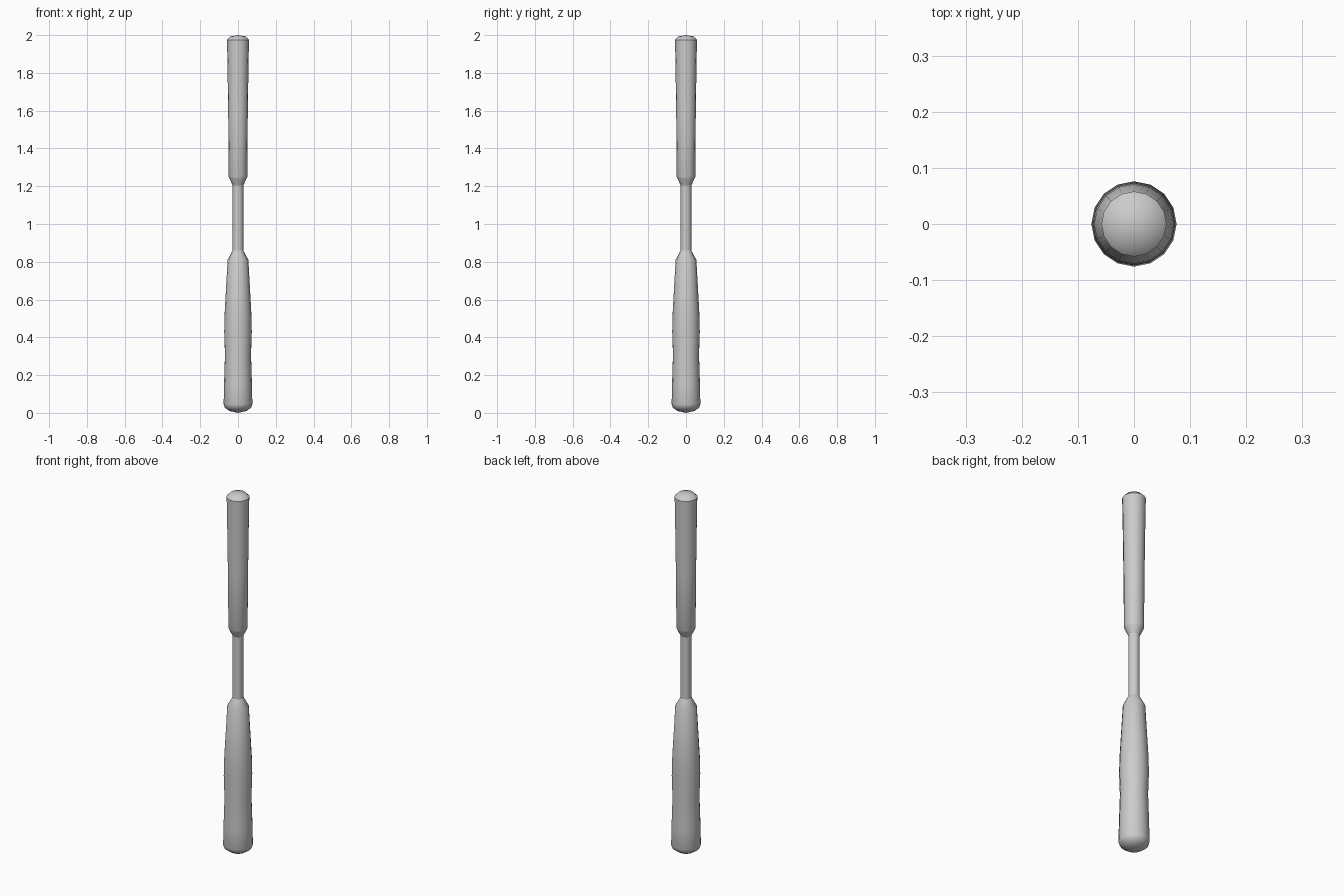
import bpy, bmesh, math

if "Cube" in bpy.data.objects:
    bpy.data.objects.remove(bpy.data.objects["Cube"])

SIDES = 16


def lathe(name, profile):
    """Revolve (radius, height) points about z; radius 0 makes a pole."""
    bm = bmesh.new()
    rings = []
    for r, z in profile:
        if r == 0:
            rings.append([bm.verts.new((0, 0, z))] * SIDES)
        else:
            rings.append([bm.verts.new((r * math.cos(2 * math.pi * i / SIDES),
                                        r * math.sin(2 * math.pi * i / SIDES), z))
                          for i in range(SIDES)])
    for low, high in zip(rings, rings[1:]):
        for i in range(SIDES):
            j = (i + 1) % SIDES
            corners = dict.fromkeys((low[i], low[j], high[j], high[i]))
            bm.faces.new(list(corners))
    bmesh.ops.recalc_face_normals(bm, faces=bm.faces)
    mesh = bpy.data.meshes.new(name)
    bm.to_mesh(mesh)
    bm.free()
    ob = bpy.data.objects.new(name, mesh)
    bpy.context.collection.objects.link(ob)
    bpy.ops.object.select_all(action='DESELECT')
    ob.select_set(True)
    bpy.context.view_layer.objects.active = ob
    bpy.ops.object.shade_smooth_by_angle(angle=math.radians(40))
    return ob


# Thick lower handle with a rounded, slightly flared butt
lathe("lower_handle", [(0, 0), (0.045, 0.01), (0.07, 0.028), (0.076, 0.045),
                       (0.074, 0.15), (0.069, 0.31), (0.073, 0.43),
                       (0.071, 0.52), (0.055, 0.81), (0.028, 0.86)])

# Thin neck between the handles
lathe("neck", [(0.028, 0.86), (0.028, 1.205)])

# Slimmer upper handle with a domed end
lathe("upper_handle", [(0.028, 1.205), (0.045, 1.24), (0.049, 1.25), (0.0515, 1.55),
                       (0.055, 1.80), (0.058, 1.975), (0.04, 1.993), (0, 2.0)])
